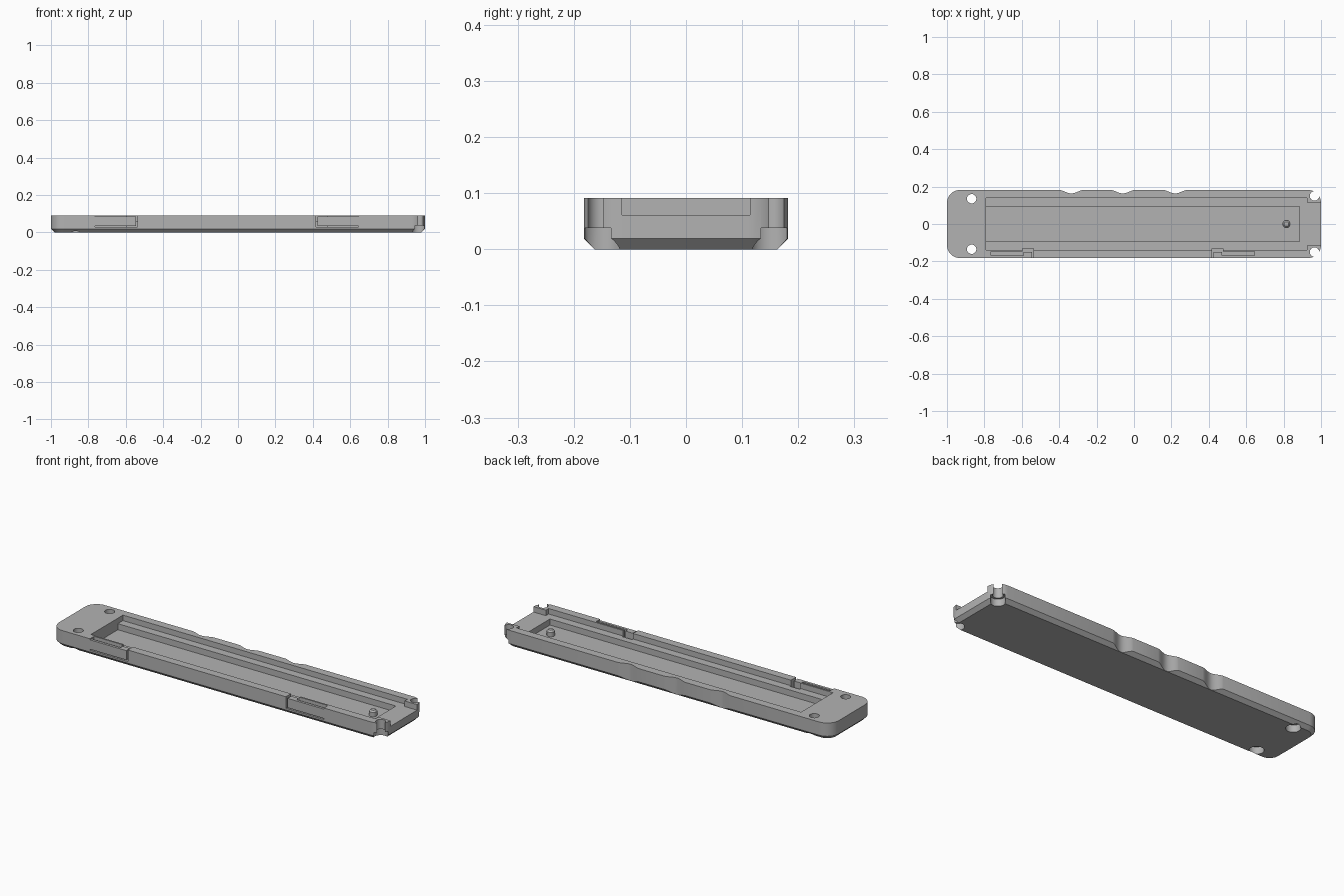
import bpy, bmesh, math

if "Cube" in bpy.data.objects:
    bpy.data.objects.remove(bpy.data.objects["Cube"])

grey = bpy.data.materials.new("mid grey")
grey.use_nodes = True
GREY = (0.45, 0.45, 0.45, 1)
grey.diffuse_color = GREY
grey.node_tree.nodes["Principled BSDF"].inputs["Base Color"].default_value = GREY


def loft(name, rings):
    """Closed solid from a stack of (outline, z) rings."""
    bm = bmesh.new()
    loops = [[bm.verts.new((x, y, z)) for x, y in pts] for pts, z in rings]
    n = len(loops[0])
    bm.faces.new(loops[0][::-1])
    bm.faces.new(loops[-1])
    for low, high in zip(loops, loops[1:]):
        for i in range(n):
            j = (i + 1) % n
            bm.faces.new((low[i], low[j], high[j], high[i]))
    bmesh.ops.recalc_face_normals(bm, faces=bm.faces)
    mesh = bpy.data.meshes.new(name)
    bm.to_mesh(mesh)
    bm.free()
    mesh.materials.append(grey)
    obj = bpy.data.objects.new(name, mesh)
    bpy.context.collection.objects.link(obj)
    return obj


def rounded(hx, hy, r, steps=10):
    pts = []
    for q, (sx, sy) in enumerate(((1, 1), (-1, 1), (-1, -1), (1, -1))):
        for k in range(steps + 1):
            a = (q + k / steps) * math.pi / 2
            pts.append((sx * (hx - r) + r * math.cos(a), sy * (hy - r) + r * math.sin(a)))
    return pts


def circle(x, y, r, n=32):
    return [(x + r * math.cos(math.tau * k / n), y + r * math.sin(math.tau * k / n)) for k in range(n)]


def cut(cutter):
    """Subtract a solid from the tray and discard the cutter."""
    cutter.hide_render = True
    mod = tray.modifiers.new("cut", 'BOOLEAN')
    mod.operation, mod.solver, mod.object = 'DIFFERENCE', 'EXACT', cutter
    bpy.context.view_layer.objects.active = tray
    bpy.ops.object.modifier_apply(modifier=mod.name)
    bpy.data.objects.remove(cutter)


def cut_box(x0, x1, y0, y1, z0, z1):
    x0, x1 = sorted((x0, x1))
    pts = [(x0, y0), (x1, y0), (x1, y1), (x0, y1)]
    cut(loft("box_cutter", [(pts, z0), (pts, z1)]))


# Tray body with a chamfered underside
W, H, C = 0.182, 0.091, 0.019
outline = rounded(1, W, 0.07)
tray = loft("tray", [(rounded(1 - C, W - C, 0.07 - C), 0), (outline, C), (outline, H)])

# Stepped channel, open at the right-hand end
TOP = 0.12
cut_box(-0.79, 0.925, -0.138, 0.138, 0.061, TOP)
cut_box(0.9, 1.1, -0.114, 0.114, 0.061, TOP)
cut_box(-0.79, 0.886, -0.094, 0.094, 0.028, TOP)

# Screw holes with wide recesses below
for x, y, depth in ((-0.868, 0.135, 0.038), (0.965, 0.15, 0.038)):
    for side in (-1, 1):
        hole, recess = circle(x, side * y, 0.025), circle(x, side * y, 0.036)
        cut(loft("hole_cutter", [(hole, -0.05), (hole, TOP)]))
        cut(loft("recess_cutter", [(recess, -0.05), (recess, depth)]))

# Finger scallops along the back edge
for cx in (-0.335, -0.06, 0.22):
    wave = [(cx + 0.07 * t, W + 0.0005 - 0.019 * (0.5 + 0.5 * math.cos(math.pi * t)))
            for t in (k / 10 for k in range(-10, 11))]
    wave += [(cx + 0.07, W + 0.05), (cx - 0.07, W + 0.05)]
    cut(loft("scallop_cutter", [(wave, -0.05), (wave, TOP)]))

# Two mirrored spring clips on the front edge
for root, d in ((-0.765, 1), (0.645, -1)):
    tip = root + 0.225 * d
    cut_box(root, root + 0.175 * d, -0.168, -0.147, 0.028, TOP)
    cut_box(root, tip, -0.2, -0.147, 0.028, 0.034)
    cut_box(root, tip, -0.2, -0.147, 0.085, TOP)
    cut_box(tip - 0.006 * d, tip + 0.004 * d, -0.2, -0.13, 0.028, TOP)
    cut_box(root + 0.17 * d, tip, -0.15, -0.13, 0.028, TOP)

# Locating pin in the channel
pin = loft("locating_pin", [(circle(0.815, 0, 0.02), 0.026), (circle(0.815, 0, 0.02), 0.052),
                            (circle(0.815, 0, 0.012), 0.06)])

for obj in (tray, pin):
    bpy.ops.object.select_all(action='DESELECT')
    obj.select_set(True)
    bpy.context.view_layer.objects.active = obj
    bpy.ops.object.shade_smooth_by_angle(angle=math.radians(25))
